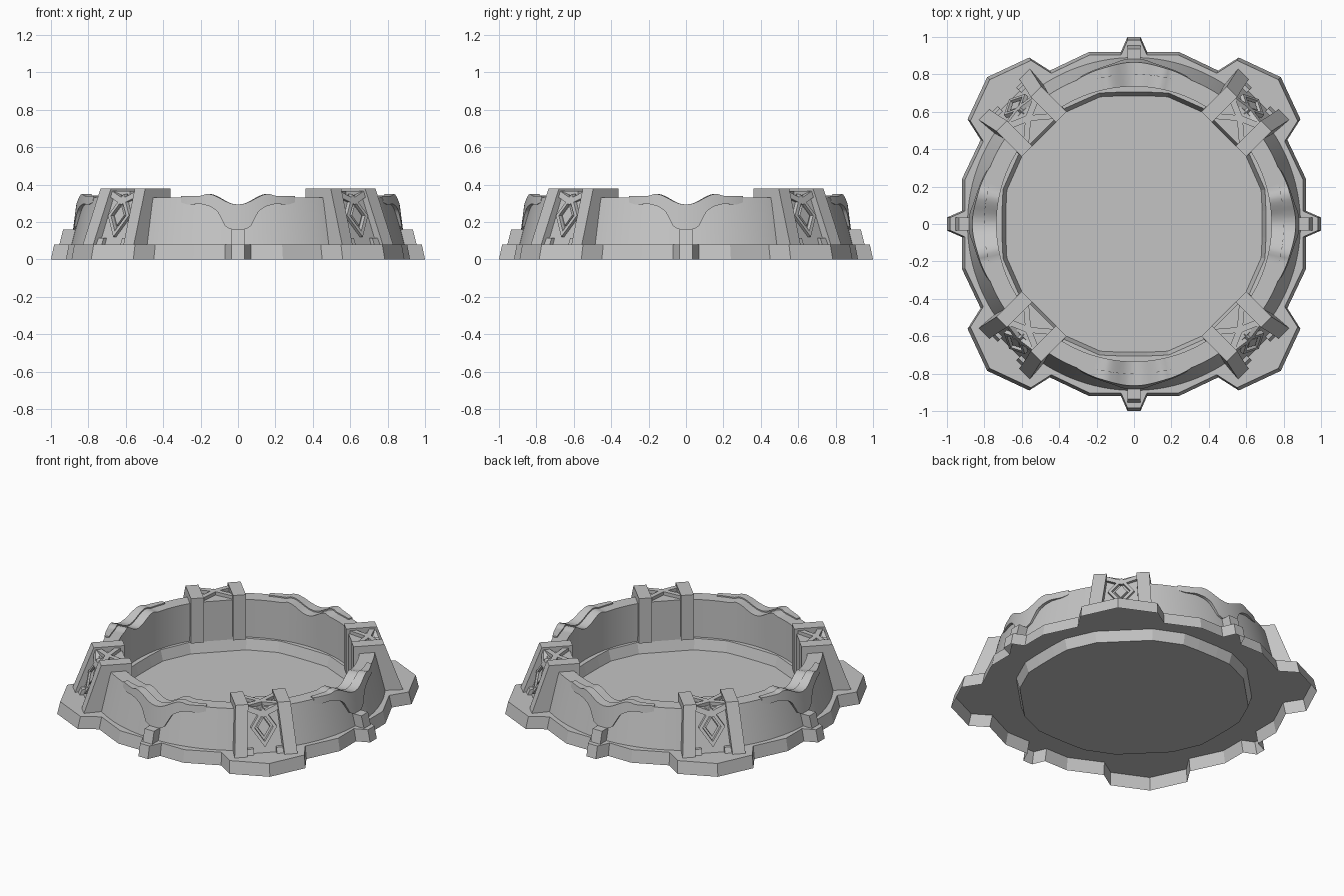
import bpy, bmesh
from math import radians, sin, cos, pi
from mathutils import Matrix

cube = bpy.data.objects.get("Cube")
if cube:
    bpy.data.objects.remove(cube)

stone = bpy.data.materials.new("grey_stone")
stone.use_nodes = True
GREY = (0.55, 0.55, 0.55, 1)
stone.diffuse_color = GREY
stone.node_tree.nodes["Principled BSDF"].inputs["Base Color"].default_value = GREY


def loft(name, sections, closed=False, turn=0, smooth=False, open_start=False):
    """Skin a row of equal cross-sections; cap the ends unless closed."""
    bm = bmesh.new()
    rows = [[bm.verts.new(p) for p in s] for s in sections]
    n = len(rows[0])
    for i in range(len(rows) if closed else len(rows) - 1):
        a, b = rows[i], rows[(i + 1) % len(rows)]
        for j in range(n):
            k = (j + 1) % n
            bm.faces.new((a[j], a[k], b[k], b[j]))
    if not closed:
        bm.faces.new(rows[-1])
        if not open_start:
            bm.faces.new(rows[0])
    bmesh.ops.recalc_face_normals(bm, faces=bm.faces)
    bm.transform(Matrix.Rotation(radians(turn), 4, 'Z'))
    mesh = bpy.data.meshes.new(name)
    bm.to_mesh(mesh)
    bm.free()
    mesh.materials.append(stone)
    ob = bpy.data.objects.new(name, mesh)
    bpy.context.collection.objects.link(ob)
    if smooth:
        bpy.ops.object.select_all(action='DESELECT')
        ob.select_set(True)
        bpy.context.view_layer.objects.active = ob
        bpy.ops.object.shade_smooth_by_angle(angle=radians(25))
    return ob


def slab(name, profile, v0, v1, turn):
    """Extrude an (outward, height) profile sideways."""
    return loft(name, [[(v, u, z) for u, z in profile] for v in (v0, v1)], turn=turn)


def full_loop(octant):
    """Mirror an octant outline and repeat it round the four sides."""
    side = [(-x, y) for x, y in reversed(octant[:-1])] + octant
    loop = []
    for k in range(4):
        c, s = cos(-k * pi / 2), sin(-k * pi / 2)
        loop += [(x * c - y * s, x * s + y * c) for x, y in side]
    return loop


def lerp(points, x):
    for (x0, z0), (x1, z1) in zip(points, points[1:]):
        if x <= x1:
            return z0 + (z1 - z0) * (x - x0) / (x1 - x0)
    return points[-1][1]


# Base shell, hollow underneath, with corners, side tabs and a sunken floor
outer = full_loop([(.035, 1), (.07, .92), (.24, .92), (.45, .82), (.56, .89), (.785, .785)])
inner = full_loop([(.035, .685), (.07, .685), (.18, .68), (.36, .6), (.42, .54), (.48, .48)])
loft("base_with_floor", [[(x * s, y * s, z) for x, y in loop]
                         for loop, s, z in ((outer, 1, 0), (outer, .983, .08),
                                            (inner, 1.03, .08), (inner, 1, .012))],
     open_start=True)

# Height curves of the wall top and of the hanging trim's lower edge
FOOT = .081
TOP = [(0, .285), (.035, .29), (.07, .305), (.1, .322), (.14, .34), (.17, .342),
       (.2, .332), (.3, .332), (.6, .332)]
TRIM = [(0, .16), (.035, .16), (.065, .175), (.085, .215), (.11, .26), (.15, .285),
        (.2, .297), (.27, .293), (.31, .305)]


def wall_radius(z):
    return .89 - (z - FOOT) * .25


def trim_radius(z, x):
    return .882 - (z - .16) * .13 - .3 * x * x


def wall_section(angle):
    s, c = sin(angle), cos(angle)
    z = lerp(TOP, abs(.85 * s))
    rim = [(.735, FOOT), (.735, z), (wall_radius(z), z), (wall_radius(FOOT), FOOT)]
    return [(r * s, r * c, h) for r, h in rim]


def trim_section(angle):
    s, c = sin(angle), cos(angle)
    x = abs(.85 * s)
    top, low = lerp(TOP, x) + .008, lerp(TRIM, x)
    rim = [(.8, low), (.8, top), (trim_radius(top, x), top), (trim_radius(low, x), low)]
    return [(r * s, r * c, h) for r, h in rim]


for k in range(4):
    turn = 90 * k
    loft(f"wall_{k}", [wall_section(radians(34 * i / 24)) for i in range(-24, 25)],
         turn=turn, smooth=True)
    loft(f"wall_trim_{k}", [trim_section(radians(21.5 * i / 24)) for i in range(-24, 25)],
         turn=turn, smooth=True)
    # Post standing on each side tab
    slab(f"tab_post_{k}", [(.84, FOOT), (.955, FOOT), (.935, .16), (.84, .16)],
         -.035, .035, turn)


# Corner pylons
def on_panel(v, z, h):
    return (v, .935 - (z - .08) * .34 + h, z)


def on_top(v, u, h):
    return (v, u, .345 + h)


def strip(name, p, q, width, bottom, top, place, turn):
    """Raised strip between two points, laid along one of the panel faces."""
    sections = []
    for a, b in (p, q):
        sections.append([place(a, b - width, bottom), place(a, b + width, bottom),
                         place(a, b + width, top), place(a, b - width, top)])
    loft(name, sections, turn=turn)


# Bars lean together, splaying out only toward their outer feet
SPLAY = [(.68, 0), (.87, 0), (.98, .024)]
BAR = [(.68, FOOT), (.98, FOOT), (.87, .38), (.68, .38)]

for k in range(4):
    turn = 45 + 90 * k
    slab(f"pylon_panel_{k}", [(.695, FOOT), (.935, FOOT), (.845, .345), (.695, .345)],
         -.11, .11, turn)
    for side in (-1, 1):
        tag = f"{k}_{'left' if side > 0 else 'right'}"
        loft(f"pylon_bar_{tag}", [[(side * (v + lerp(SPLAY, u)), u, z) for u, z in BAR]
                                  for v in (.09, .169)], turn=turn)
        slab(f"pylon_foot_{tag}", [(.9, FOOT), (.96, FOOT), (.945, .115), (.9, .115)],
             side * .07, side * .115, turn)
        # Crossing strips on the crown and brow of the panel
        strip(f"brow_{tag}", (side * .095, .35), (0, .31), .017, -.02, .022, on_panel, turn)
        strip(f"crown_back_{tag}", (side * .095, .72), (0, .8), .02, -.01, .022, on_top, turn)
        strip(f"crown_front_{tag}", (side * .095, .84), (0, .8), .018, -.01, .022, on_top, turn)
    # Nested diamond emblem
    corners = [(0, 1), (1, 0), (0, -1), (-1, 0)]
    loft(f"diamond_frame_{k}",
         [[on_panel(a * w, .235 + b * t, h)
           for w, t, h in ((.08, .115, -.01), (.08, .115, .022),
                           (.057, .082, .022), (.057, .082, -.01))]
          for a, b in corners], closed=True, turn=turn)
    loft(f"diamond_core_{k}", [[on_panel(a * w, .235 + b * t, h) for a, b in corners]
                               for w, t, h in ((.044, .062, -.01), (.037, .054, .016))],
         turn=turn)
